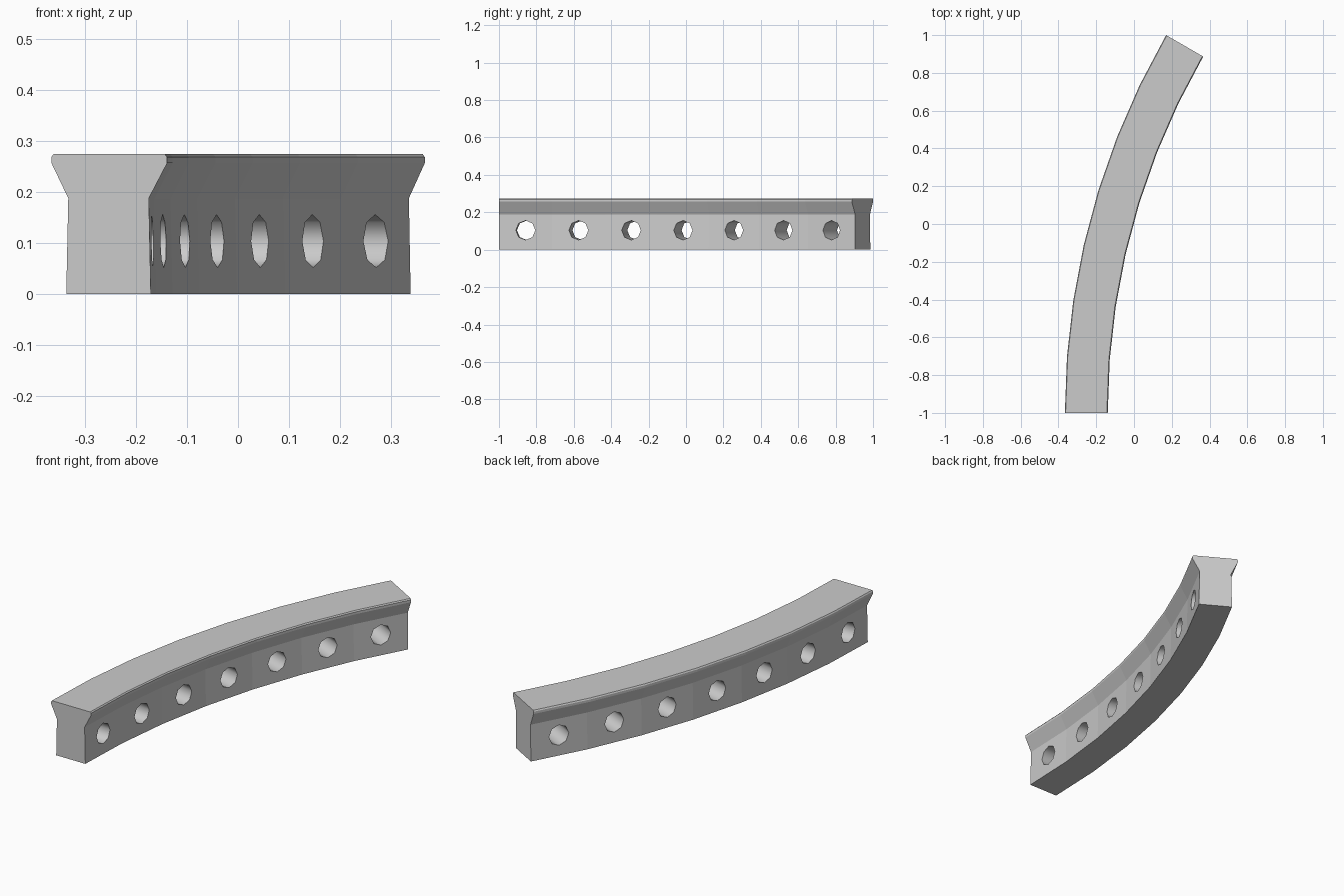
import bpy, bmesh, math
from mathutils import Matrix, Vector

if "Cube" in bpy.data.objects:
    bpy.data.objects.remove(bpy.data.objects["Cube"])

SEGS = 7
STEP = math.radians(30) / SEGS
CENTRE = Vector((3.634, -1.0, 0.0))   # centre of the arc

# Cross-section: (radius from arc centre, height)
PROFILE = [(3.971, 0.0), (3.967, 0.188), (4.0, 0.257), (4.0, 0.269), (3.996, 0.275),
           (3.778, 0.275), (3.773, 0.269), (3.773, 0.257), (3.809, 0.188), (3.805, 0.0)]


def arc_point(r, a, z):
    return CENTRE + Vector((-r * math.cos(a), r * math.sin(a), z))


def make_object(name, bm):
    bmesh.ops.recalc_face_normals(bm, faces=bm.faces[:])
    me = bpy.data.meshes.new(name)
    bm.to_mesh(me)
    bm.free()
    ob = bpy.data.objects.new(name, me)
    bpy.context.collection.objects.link(ob)
    return ob


# Curved flanged beam
bm = bmesh.new()
rings = [[bm.verts.new(arc_point(r, i * STEP, z)) for r, z in PROFILE]
         for i in range(SEGS + 1)]
n = len(PROFILE)
for a, b in zip(rings, rings[1:]):
    for k in range(n):
        m = (k + 1) % n
        bm.faces.new((a[k], a[m], b[m], b[k]))
bm.faces.new(rings[0])
bm.faces.new(rings[-1][::-1])
beam = make_object("curved_beam", bm)

# Octagonal hole cutters, one through the middle of each segment
bm = bmesh.new()
for i in range(SEGS):
    a = (i + 0.5) * STEP
    mat = (Matrix.Translation(arc_point(3.886, a, 0.104))
           @ Matrix.Rotation(-a, 4, 'Z') @ Matrix.Rotation(math.pi / 2, 4, 'Y'))
    bmesh.ops.create_cone(bm, cap_ends=True, segments=8, radius1=0.052,
                          radius2=0.052, depth=0.4, matrix=mat)
for f in bm.faces:
    f.smooth = len(f.verts) == 4
cutter = make_object("hole_cutters", bm)
cutter.hide_render = True
cutter.display_type = 'WIRE'

holes = beam.modifiers.new("holes", 'BOOLEAN')
holes.operation = 'DIFFERENCE'
holes.solver = 'EXACT'
holes.object = cutter
